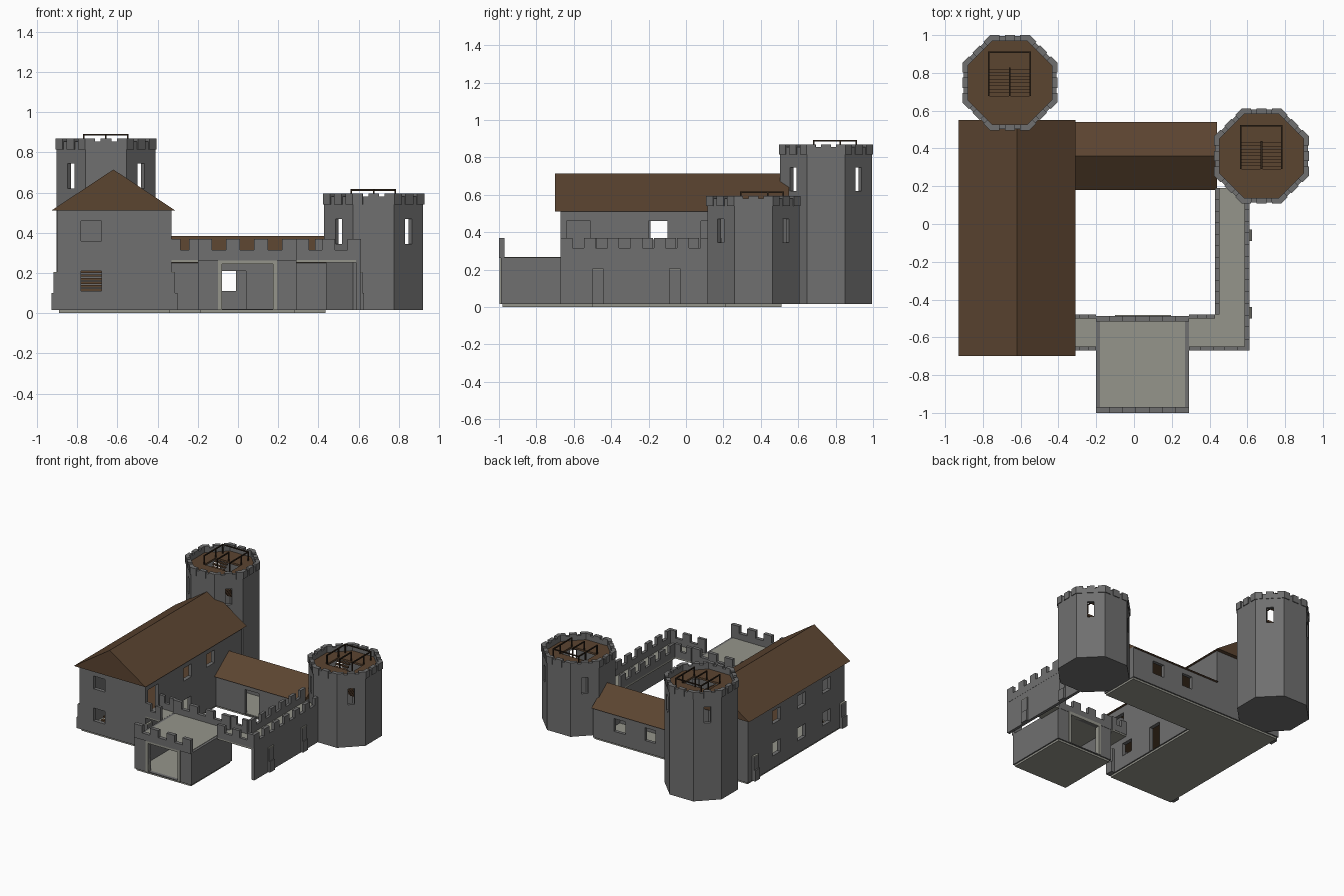
import bpy, bmesh, math
from mathutils import Vector

if "Cube" in bpy.data.objects:
    bpy.data.objects.remove(bpy.data.objects["Cube"])


def material(name, rgb):
    m = bpy.data.materials.new(name)
    m.diffuse_color = (*rgb, 1)
    m.use_nodes = True
    m.node_tree.nodes["Principled BSDF"].inputs["Base Color"].default_value = m.diffuse_color
    return m


WALL = material("grey stone", (0.16, 0.16, 0.16))
PALE = material("pale stone", (0.30, 0.30, 0.26))
WOOD = material("brown wood", (0.105, 0.058, 0.030))
DARK = material("dark wood", (0.03, 0.018, 0.01))


def finish(name, bm, mat):
    bmesh.ops.recalc_face_normals(bm, faces=bm.faces)
    me = bpy.data.meshes.new(name)
    bm.to_mesh(me)
    bm.free()
    ob = bpy.data.objects.new(name, me)
    bpy.context.collection.objects.link(ob)
    if mat:
        me.materials.append(mat)
    return ob


def prism(bm, pts, vec):
    """Extrude a closed polygon of 3D points along vec."""
    a = [bm.verts.new(p) for p in pts]
    b = [bm.verts.new(Vector(p) + Vector(vec)) for p in pts]
    bm.faces.new(a)
    bm.faces.new(b[::-1])
    for i in range(len(a)):
        j = (i + 1) % len(a)
        bm.faces.new((a[i], a[j], b[j], b[i]))


def add_box(bm, b):
    x0, x1, y0, y1, z0, z1 = b
    prism(bm, [(x0, y0, z0), (x1, y0, z0), (x1, y1, z0), (x0, y1, z0)], (0, 0, z1 - z0))


def boxes(name, mat, items):
    bm = bmesh.new()
    for b in items:
        add_box(bm, b)
    return finish(name, bm, mat)


def cut(ob, cutter):
    mod = ob.modifiers.new("openings", 'BOOLEAN')
    mod.operation, mod.solver, mod.object = 'DIFFERENCE', 'EXACT', cutter
    dg = bpy.context.evaluated_depsgraph_get()
    me = bpy.data.meshes.new_from_object(ob.evaluated_get(dg))
    ob.modifiers.clear()
    ob.data = me
    bpy.data.objects.remove(cutter)


def hollow(name, b, t, openings, zfloor=0.0, open_top=0.0):
    ob = boxes(name, WALL, [b])
    x0, x1, y0, y1, z0, z1 = b
    cut(ob, boxes("cutter", None, [(x0 + t, x1 - t, y0 + t, y1 - t, z0 - 0.1, z1 + 0.1)]))
    cut(ob, boxes("cutter", None, openings))
    return ob


def gable(name, x0, x1, y0, y1, z0, z1, along_y):
    bm = bmesh.new()
    if along_y:
        prism(bm, [(x0, y0, z0), (x1, y0, z0), ((x0 + x1) / 2, y0, z1)], (0, y1 - y0, 0))
    else:
        prism(bm, [(x0, y0, z0), (x0, y1, z0), (x0, (y0 + y1) / 2, z1)], (x1 - x0, 0, 0))
    return finish(name, bm, WOOD)


def parapet(name, x0, x1, y0, y1, zb):
    """Low wall with evenly spaced merlons along its longer side."""
    out = [(x0, x1, y0, y1, zb, 0.315)]
    along_x = x1 - x0 > y1 - y0
    a, b = (x0, x1) if along_x else (y0, y1)
    n = max(2, round((b - a) / 0.127 + 0.5))
    w = (b - a) / (2 * n - 1)
    for i in range(n):
        s, e = a + 2 * i * w, a + (2 * i + 1) * w
        out.append((s, e, y0, y1, 0.315, 0.37) if along_x else (x0, x1, s, e, 0.315, 0.37))
    boxes(name, WALL, out)


# great hall: walls, windows, doors
wins = []
for zc in (0.16, 0.41):
    wins.append((-0.78, -0.68, -0.70, -0.62, zc - 0.05, zc + 0.05))
    for yc in (0.17, -0.14, -0.45):
        wins.append((-0.93, -0.85, yc - 0.05, yc + 0.05, zc - 0.05, zc + 0.05))
for yc, zc in ((0.13, 0.41), (-0.15, 0.41), (-0.47, 0.16)):
    wins.append((-0.38, -0.30, yc - 0.05, yc + 0.05, zc - 0.05, zc + 0.05))
wins += [(-0.38, -0.30, -0.65 + 0.01, -0.51, 0.266, 0.46), (-0.38, -0.30, -0.22, -0.11, 0.016, 0.21)]
hollow("hall_walls", (-0.90, -0.33, -0.67, 0.52, 0.015, 0.51), 0.03, wins)
boxes("hall_upper_floor", WOOD, [(-0.88, -0.35, -0.28, 0.50, 0.245, 0.262),
                                 (-0.60, -0.35, -0.65, -0.28, 0.245, 0.262)])
boxes("hall_stairs", WOOD, [(-0.80, -0.66, -0.60 + 0.025 * i, -0.575 + 0.025 * i,
                             0.02 + 0.018 * i, 0.032 + 0.018 * i) for i in range(13)])
gable("hall_roof", -0.93, -0.31, -0.70, 0.55, 0.51, 0.715, True)

# rear wing
hollow("wing_walls", (-0.33, 0.44, 0.20, 0.52, 0.015, 0.26), 0.025,
       [(-0.08, 0.04, 0.15, 0.24, 0.016, 0.21),
        (-0.10, -0.01, 0.48, 0.56, 0.11, 0.21), (0.16, 0.26, 0.48, 0.56, 0.11, 0.21)])
gable("wing_roof", -0.33, 0.44, 0.18, 0.54, 0.25, 0.385, False)

# ground slabs
boxes("ground_slabs", PALE, [(-0.89, -0.34, -0.66, 0.51, 0, 0.02), (-0.34, 0.435, 0.21, 0.51, 0, 0.02),
                             (-0.19, 0.28, -0.98, -0.50, 0, 0.02)])

# gatehouse
hollow("gatehouse_walls", (-0.20, 0.29, -0.99, -0.49, 0.015, 0.265), 0.025,
       [(-0.08, 0.175, -1.05, -0.93, 0.021, 0.245), (-0.08, 0.175, -0.55, -0.45, 0.021, 0.245)])
boxes("gatehouse_deck", PALE, [(-0.18, 0.27, -0.97, -0.51, 0.25, 0.268)])
frames = []
for y0, y1 in ((-0.997, -0.96), (-0.52, -0.483)):
    frames += [(-0.10, -0.08, y0, y1, 0.016, 0.268), (0.175, 0.195, y0, y1, 0.016, 0.268),
               (-0.08, 0.175, y0, y1, 0.245, 0.268)]
boxes("gate_frames", PALE, frames)
parapet("gatehouse_front_parapet", -0.20, 0.29, -1.0, -0.97, 0.262)
parapet("gatehouse_rear_parapet", -0.20, 0.29, -0.515, -0.488, 0.262)

# curtain wall and walkways
boxes("curtain_wall", WALL, [(0.588, 0.61, -0.67, 0.16, 0.015, 0.27)])
boxes("walkway_decks", PALE, [(-0.33, -0.20, -0.67, -0.48, 0.252, 0.266),
                              (0.29, 0.588, -0.67, -0.48, 0.252, 0.266),
                              (0.43, 0.588, -0.48, 0.19, 0.252, 0.266)])
parapet("outer_parapet", 0.586, 0.611, -0.67, 0.14, 0.26)
parapet("inner_parapet", 0.43, 0.452, -0.48, 0.19, 0.26)
for tag, x0, x1, xi in (("left", -0.33, -0.20, -0.20), ("right", 0.29, 0.61, 0.43)):
    parapet(tag + "_front_parapet", x0, x1, -0.671, -0.648, 0.264)
    parapet(tag + "_court_parapet", x0, xi, -0.50, -0.478, 0.264)

# stepped buttresses with pale caps
low, caps = [], []
for x, s, ys in ((-0.90, -1, (-0.64, 0.44)), (-0.33, 1, (-0.64,)), (0.61, 1, (-0.47, -0.06))):
    d = 0.016 if x > 0 else 0.028
    for y in ys:
        for depth, z in ((d, 0.10), (d * 0.6, 0.20)):
            a, b = sorted((x - 0.01 * s, x + depth * s))
            low.append((a, b, y - 0.03, y + 0.03, 0.015, z))
        caps.append((a, b, y - 0.03, y + 0.03, 0.198, 0.206))
boxes("buttresses", WALL, low)
boxes("buttress_caps", PALE, caps)


def octagon(cx, cy, apothem, z):
    r = apothem / math.cos(math.pi / 8)
    return [Vector((cx + r * math.cos((k + 0.5) * math.pi / 4),
                    cy + r * math.sin((k + 0.5) * math.pi / 4), z)) for k in range(8)]


def octa(name, mat, cx, cy, apothem, z0, z1):
    bm = bmesh.new()
    prism(bm, octagon(cx, cy, apothem, z0), (0, 0, z1 - z0))
    return finish(name, bm, mat)


def tower(tag, cx, cy, top):
    # octagonal shell with a tall window in each diagonal face
    ob = octa(tag + "_tower_wall", WALL, cx, cy, 0.246, 0.015, top - 0.015)
    cut(ob, octa("cutter", None, cx, cy, 0.222, 0.03, top + 0.1))
    bm = bmesh.new()
    for k in range(4):
        u = Vector((math.cos(math.pi / 4 + k * math.pi / 2), math.sin(math.pi / 4 + k * math.pi / 2), 0))
        v = Vector((-u.y, u.x, 0)) * 0.024
        c = Vector((cx, cy, top - 0.25))
        prism(bm, [c + u * 0.18 - v, c + u * 0.30 - v, c + u * 0.30 + v, c + u * 0.18 + v], (0, 0, 0.125))
    cut(ob, finish("cutter", bm, None))
    # merlons on corners and face middles
    bm = bmesh.new()
    zb = top - 0.055
    outer, inner = octagon(cx, cy, 0.252, zb), octagon(cx, cy, 0.222, zb)
    for k in range(8):
        o, i = outer[k], inner[k]
        a = (outer[k - 1] - o).normalized()
        b = (outer[(k + 1) % 8] - o).normalized()
        prism(bm, [o + a * 0.05, o, o + b * 0.05, i + b * 0.038, i, i + a * 0.038], (0, 0, 0.055))
        m, n = (o + outer[(k + 1) % 8]) / 2, (i + inner[(k + 1) % 8]) / 2
        prism(bm, [m - b * 0.027, m + b * 0.027, n + b * 0.027, n - b * 0.027], (0, 0, 0.055))
    finish(tag + "_tower_merlons", bm, WALL)
    # wooden deck with stair hatch
    zd = top - 0.05
    deck = octa(tag + "_tower_deck", WOOD, cx, cy, 0.224, zd - 0.015, zd)
    cut(deck, boxes("cutter", None, [(cx - 0.11, cx + 0.11, cy - 0.07, cy + 0.07, zd - 0.1, zd + 0.1)]))
    steps = []
    for i in range(8):
        y = cy - 0.07 + i * 0.0175
        for xa, z in ((cx - 0.11, zd - 0.14 + i * 0.016), (cx + 0.003, zd - 0.15 - i * 0.016)):
            steps.append((xa, xa + 0.107, y, y + 0.0175, z, z + 0.01))
    boxes(tag + "_tower_stairs", WOOD, steps)
    # thin hatch railing
    x0, x1, y0, y1, r, zt = cx - 0.115, cx + 0.112, cy - 0.07, cy + 0.165, 0.004, top + 0.022
    rails = [(x, x + 2 * r, y0, y1, zt - 2 * r, zt) for x in (x0, x1 - 2 * r)]
    rails.append((x0, x1, y1 - 2 * r, y1, zt - 2 * r, zt))
    rails.append((cx - r, cx + r, y0, y0 + 0.15, zt - 2 * r, zt))
    rails += [(x - r, x + r, y - r, y + r, zd, zt) for x in (x0 + r, cx, x1 - r)
              for y in (y0 + r, y0 + 0.146, y1 - r) if (x, y) != (cx, y1 - r)]
    boxes(tag + "_tower_railing", DARK, rails)


tower("rear_left", -0.657, 0.748, 0.87)
tower("right", 0.675, 0.36, 0.595)
